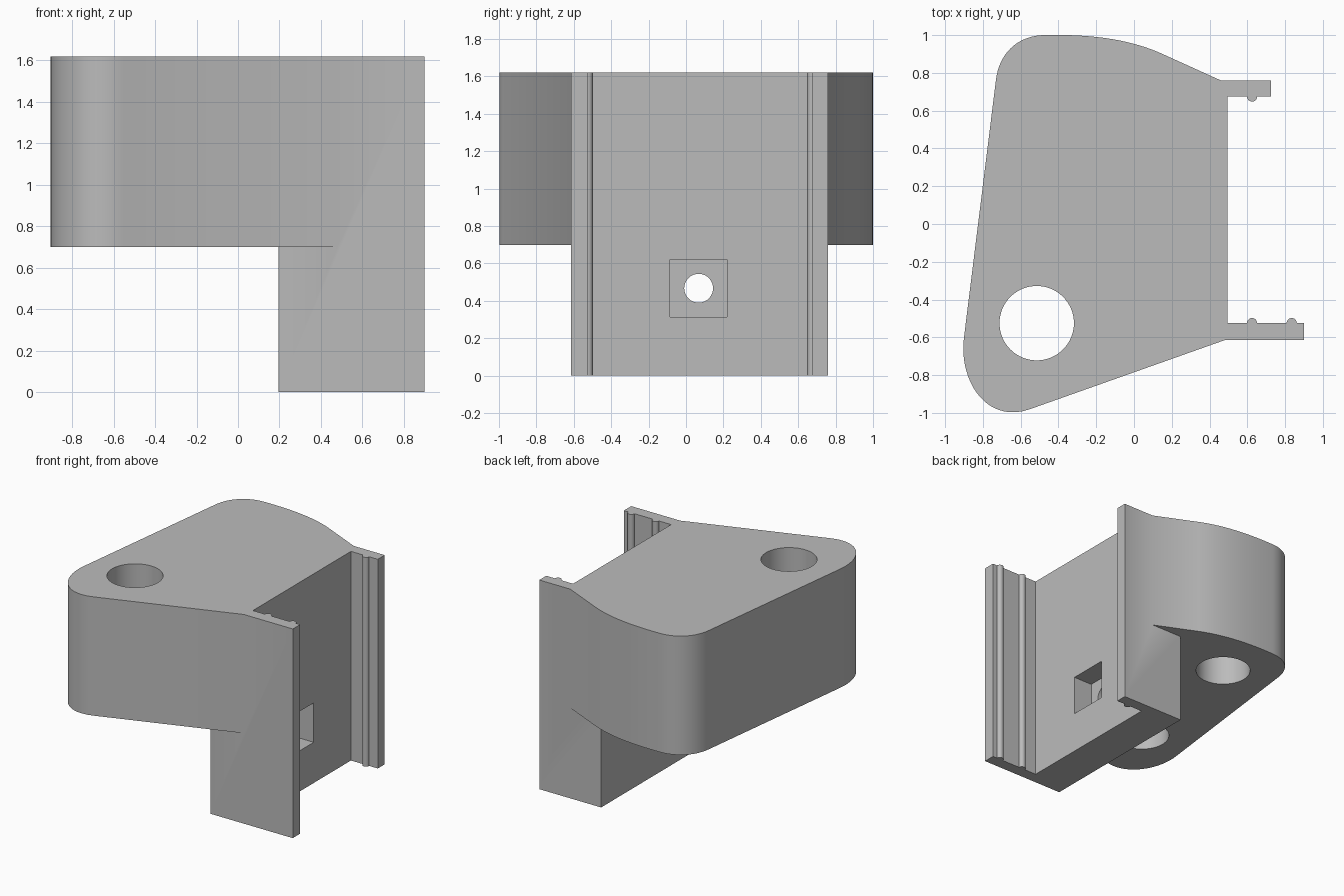
import bpy
import bmesh
import math
from mathutils import Matrix, Vector
from mathutils.geometry import interpolate_bezier

cube = bpy.data.objects.get("Cube")
if cube:
    bpy.data.objects.remove(cube, do_unlink=True)

grey = bpy.data.materials.new("plain grey")
grey.use_nodes = True
grey.diffuse_color = (0.5, 0.5, 0.5, 1)
grey.node_tree.nodes["Principled BSDF"].inputs["Base Color"].default_value = (0.5, 0.5, 0.5, 1)

TOP, LEDGE = 1.62, 0.70          # overall height, underside of the overhang
BACK, FACE = 0.195, 0.495        # bracket wall in x


def add_object(name, bm):
    bmesh.ops.recalc_face_normals(bm, faces=bm.faces)
    mesh = bpy.data.meshes.new(name)
    bm.to_mesh(mesh)
    bm.free()
    mesh.materials.append(grey)
    obj = bpy.data.objects.new(name, mesh)
    bpy.context.collection.objects.link(obj)
    return obj


def prism(name, outline, low, high):
    bm = bmesh.new()
    face = bm.faces.new([bm.verts.new((x, y, low)) for x, y in outline])
    grown = bmesh.ops.extrude_face_region(bm, geom=[face])
    verts = [g for g in grown["geom"] if isinstance(g, bmesh.types.BMVert)]
    bmesh.ops.translate(bm, verts=verts, vec=(0, 0, high - low))
    return add_object(name, bm)


def cylinder(name, radius, length, centre, along_x=False):
    bm = bmesh.new()
    turn = Matrix.Rotation(math.pi / 2, 4, "Y") if along_x else Matrix()
    bmesh.ops.create_cone(bm, cap_ends=True, segments=64, radius1=radius,
                          radius2=radius, depth=length,
                          matrix=Matrix.Translation(centre) @ turn)
    return add_object(name, bm)


def box(name, low, high):
    return prism(name, [(low[0], low[1]), (high[0], low[1]),
                        (high[0], high[1]), (low[0], high[1])], low[2], high[2])


def combine(target, tool, operation):
    tool.hide_render = True
    mod = target.modifiers.new(operation, "BOOLEAN")
    mod.object, mod.operation, mod.solver = tool, operation, "EXACT"
    bpy.context.view_layer.objects.active = target
    bpy.ops.object.modifier_apply(modifier=mod.name)
    bpy.data.objects.remove(tool, do_unlink=True)


def bend(*points, count=20):
    curve = interpolate_bezier(*[Vector((x, y, 0)) for x, y in points], count)
    return [(p.x, p.y) for p in curve]


def rib(x, y, side, radius=0.027):
    # half-round rib outline, running from right to left for side = -1
    steps = [math.pi * i / 12 for i in range(13)]
    return [(x - side * radius * math.cos(a), y + side * radius * math.sin(a))
            for a in steps]


# Overhanging block with rounded outer corners
outline = bend((-0.55, -0.98), (-0.78, -1.062), (-0.93, -0.83), (-0.90, -0.60))
outline += bend((-0.73, 0.77), (-0.71, 0.91), (-0.61, 1.0), (-0.47, 1.0))
outline += bend((-0.47, 1.0), (-0.25, 1.005), (-0.04, 0.984), (0.14, 0.905))[1:]
outline += [(0.46, 0.76), (0.46, -0.4), (0.48, -0.615)]
body = prism("mount_body", outline, LEDGE, TOP)

# Full-height channel wall with two arms and gripping ribs
channel = [(BACK, -0.615), (0.9, -0.615), (0.9, -0.525)]
for x in (0.835, 0.625):
    channel += rib(x, -0.525, 1)[::-1]
channel += [(FACE, -0.525), (FACE, 0.675)]
channel += rib(0.625, 0.675, -1)[::-1]
channel += [(0.725, 0.675), (0.725, 0.76), (BACK, 0.76)]
combine(body, prism("channel", channel, 0, TOP), "UNION")

# Vertical through hole and blind hole in the underside
combine(body, cylinder("through_hole", 0.197, 2, (-0.515, -0.525, 1.1)), "DIFFERENCE")
combine(body, cylinder("blind_hole", 0.197, 1.2, (-0.36, 0.58, LEDGE)), "DIFFERENCE")

# Square pocket and screw hole through the channel wall
combine(body, box("pocket", (0.335, -0.085, 0.315), (0.6, 0.22, 0.62)), "DIFFERENCE")
combine(body, cylinder("screw_hole", 0.077, 0.6, (0.3, 0.0675, 0.4675), True), "DIFFERENCE")

# Smooth curved walls, crisp edges
bpy.ops.object.select_all(action="DESELECT")
body.select_set(True)
bpy.context.view_layer.objects.active = body
bpy.ops.object.shade_smooth_by_angle(angle=math.radians(25))
